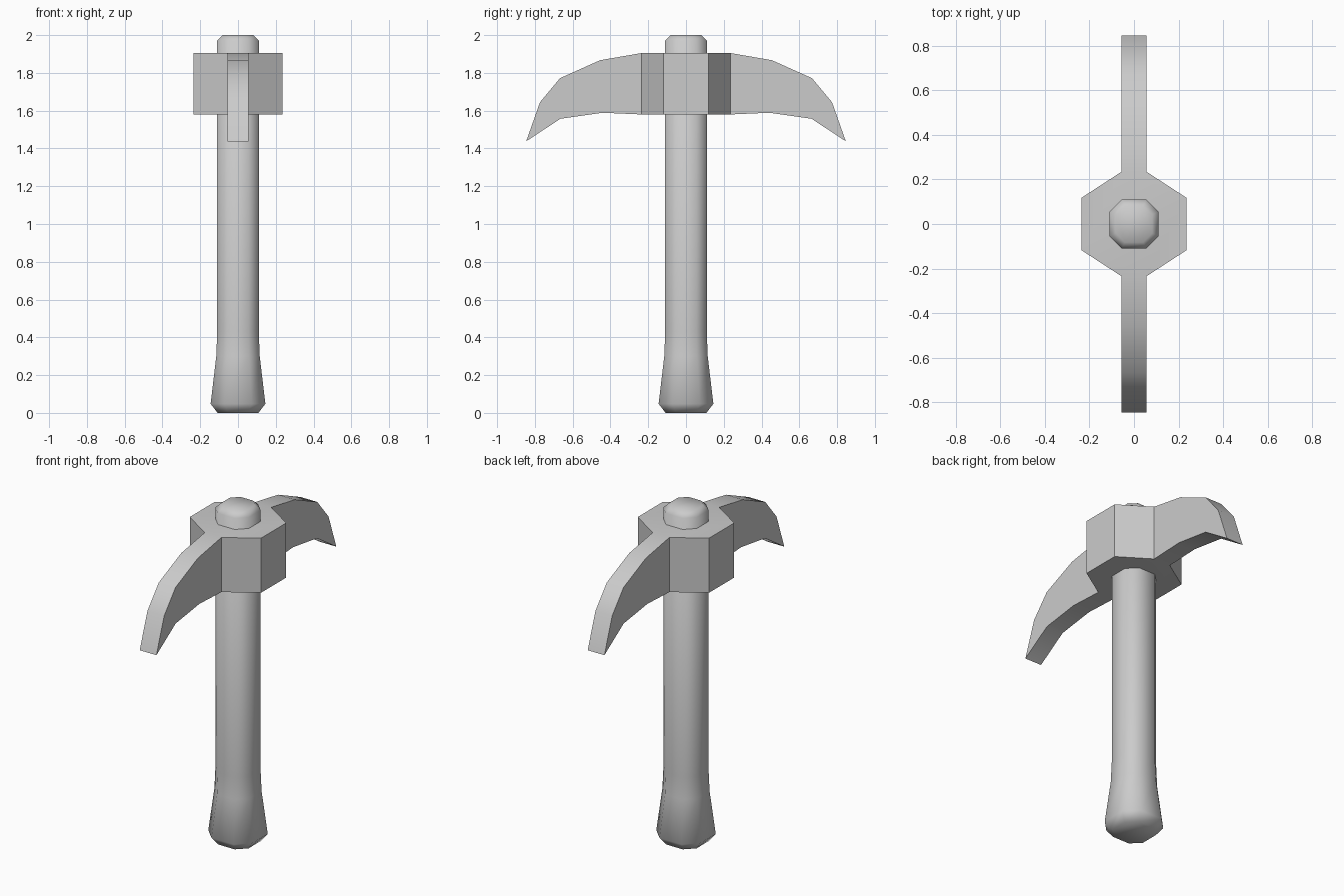
import bpy, bmesh, math

if "Cube" in bpy.data.objects:
    bpy.data.objects.remove(bpy.data.objects["Cube"])


def finish(bm, name, angle):
    bmesh.ops.recalc_face_normals(bm, faces=bm.faces)
    mesh = bpy.data.meshes.new(name)
    bm.to_mesh(mesh)
    bm.free()
    obj = bpy.data.objects.new(name, mesh)
    bpy.context.collection.objects.link(obj)
    bpy.ops.object.select_all(action='DESELECT')
    obj.select_set(True)
    bpy.context.view_layer.objects.active = obj
    bpy.ops.object.shade_smooth_by_angle(angle=math.radians(angle))
    return obj


def prism(bm, bottom, top):
    """Close two matching outlines into a solid."""
    a = [bm.verts.new(p) for p in bottom]
    b = [bm.verts.new(p) for p in top]
    bm.faces.new(a)
    bm.faces.new(b)
    for i in range(len(a)):
        j = (i + 1) % len(a)
        bm.faces.new((a[i], a[j], b[j], b[i]))


# handle: chamfered-square section lofted up a flared profile
section = [(1, .5), (.5, 1), (-.5, 1), (-1, .5),
           (-1, -.5), (-.5, -1), (.5, -1), (1, -.5)]
profile = [(.108, 0), (.145, .048), (.115, .30), (.11, .43),
           (.11, 1.972), (.082, 2.0)]
bm = bmesh.new()
rings = [[bm.verts.new((x * r, y * r, z)) for x, y in section] for r, z in profile]
for lo, hi in zip(rings, rings[1:]):
    for i in range(8):
        j = (i + 1) % 8
        bm.faces.new((lo[i], lo[j], hi[j], hi[i]))
bm.faces.new(rings[0])
bm.faces.new(rings[-1])
finish(bm, "handle", 60)

# pick head: hub prism plus two mirrored curved blades
T, H = .055, .235
hub = [(T, H), (-T, H), (-H, .118), (-H, -.118),
       (-T, -H), (T, -H), (H, -.118), (H, .118)]
blade = [(H, 1.905), (.455, 1.867), (.667, 1.772), (.773, 1.645),
         (.846, 1.438), (.665, 1.557), (.443, 1.589), (H, 1.58)]
bm = bmesh.new()
prism(bm, [(x, y, 1.58) for x, y in hub], [(x, y, 1.905) for x, y in hub])
for s in (1, -1):
    prism(bm, [(-T, s * y, z) for y, z in blade], [(T, s * y, z) for y, z in blade])
# remove the hidden faces where blades meet the hub, then weld
inner = [f for f in bm.faces
         if all(abs(abs(v.co.y) - H) < 1e-4 for v in f.verts) and len(f.verts) == 4]
bmesh.ops.delete(bm, geom=inner, context='FACES_ONLY')
bmesh.ops.remove_doubles(bm, verts=bm.verts, dist=1e-4)
finish(bm, "pick_head", 30)
